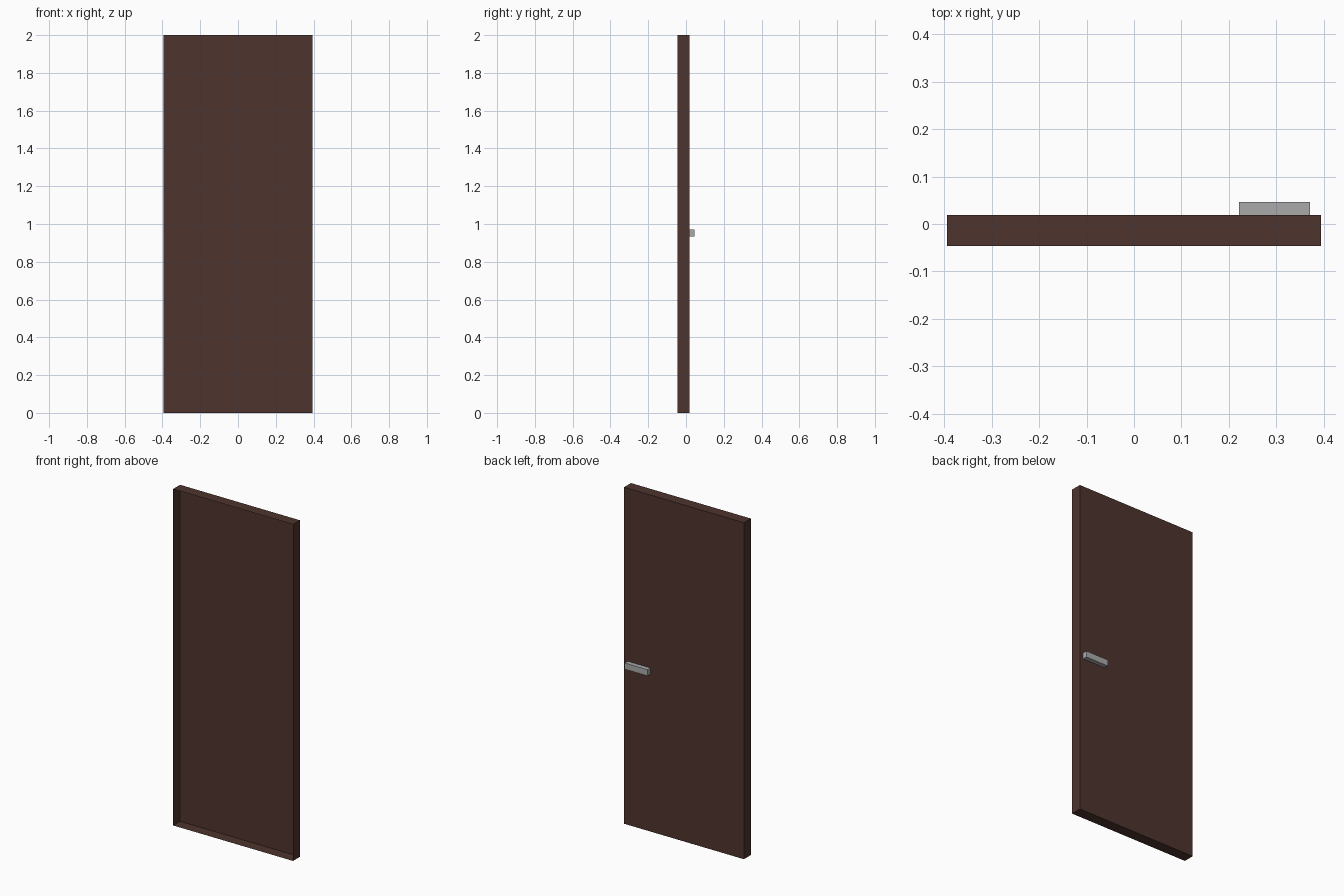
import bpy, bmesh

if "Cube" in bpy.data.objects:
    bpy.data.objects.remove(bpy.data.objects["Cube"])


def material(name, rgb):
    mat = bpy.data.materials.new(name)
    mat.diffuse_color = (*rgb, 1.0)
    mat.use_nodes = True
    mat.node_tree.nodes["Principled BSDF"].inputs["Base Color"].default_value = mat.diffuse_color
    return mat


def box(name, lo, hi, mat, open_front=False):
    """Axis-aligned box between two corners, optionally without its -y face."""
    bm = bmesh.new()
    bmesh.ops.create_cube(bm, size=1.0)
    for v in bm.verts:
        v.co = [lo[i] if v.co[i] < 0 else hi[i] for i in range(3)]
    bm.normal_update()
    if open_front:
        front = [f for f in bm.faces if f.normal.y < -0.9]
        bmesh.ops.delete(bm, geom=front, context='FACES_ONLY')
    mesh = bpy.data.meshes.new(name)
    bm.to_mesh(mesh)
    bm.free()
    mesh.materials.append(mat)
    obj = bpy.data.objects.new(name, mesh)
    bpy.context.collection.objects.link(obj)
    return obj


dark_brown = material("dark_brown", (0.0762, 0.0343, 0.0273))
grey_metal = material("grey_metal", (0.402, 0.402, 0.402))

# Door leaf: thin shell, open towards the front
box("door_leaf", (-0.394, -0.046, 0.0), (0.394, 0.019, 2.0), dark_brown, open_front=True)

# Handle bar on the back face
box("door_handle", (0.221, 0.019, 0.935), (0.371, 0.046, 0.972), grey_metal)
